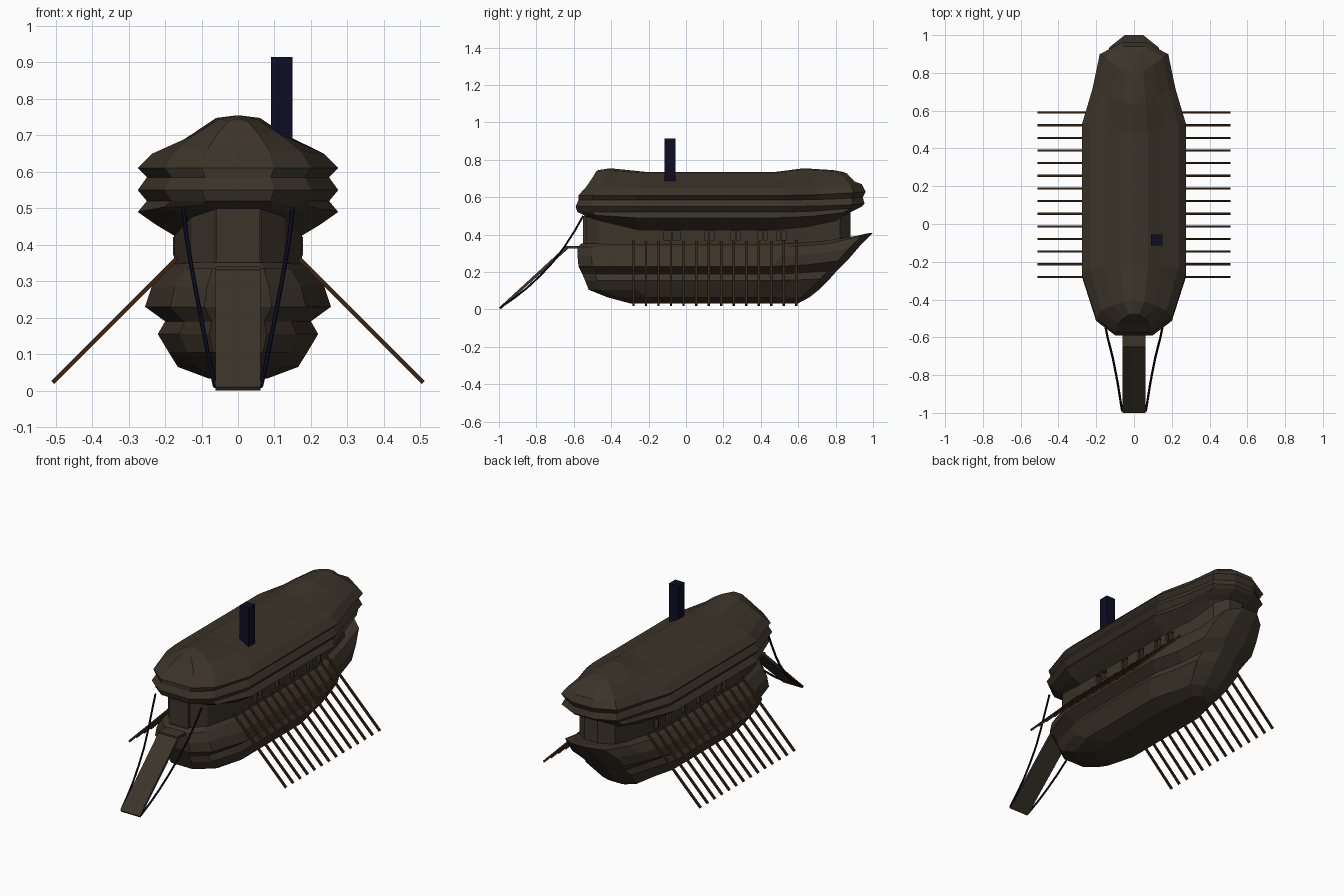
import bpy, bmesh, math
from mathutils import Vector

if "Cube" in bpy.data.objects:
    bpy.data.objects.remove(bpy.data.objects["Cube"])


def material(name, rgb):
    m = bpy.data.materials.new(name)
    m.diffuse_color = (*rgb, 1)
    m.use_nodes = True
    m.node_tree.nodes["Principled BSDF"].inputs["Base Color"].default_value = m.diffuse_color
    return m


WOOD = material("dark timber", (0.045, 0.034, 0.022))
OAR = material("brown oar wood", (0.045, 0.018, 0.006))
NAVY = material("dark navy iron", (0.004, 0.004, 0.018))


def finish(name, bm, mat):
    bmesh.ops.recalc_face_normals(bm, faces=bm.faces)
    me = bpy.data.meshes.new(name)
    bm.to_mesh(me)
    bm.free()
    me.materials.append(mat)
    ob = bpy.data.objects.new(name, me)
    bpy.context.collection.objects.link(ob)
    return ob


# Plan outline: (fraction of length from the bow, fraction of half width)
PLAN = [(0, .36), (.05, .73), (.2, 1), (.72, 1), (.84, .8), (.96, .66), (1, .25)]


def loft(name, rings, mat=WOOD):
    """Rings are (z, half width, front y, back y, 7 height offsets or None)."""
    bm = bmesh.new()
    loops = []
    for z, w, yf, yb, lift in rings:
        lift = lift or [0] * 7
        right = [(f * w, yf + t * (yb - yf), z + d) for (t, f), d in zip(PLAN, lift)]
        pts = right + [(-x, y, h) for x, y, h in reversed(right)]
        loops.append([bm.verts.new(p) for p in pts])
    n = len(loops[0])
    for a, b in zip(loops, loops[1:]):
        for i in range(n):
            j = (i + 1) % n
            bm.faces.new((a[i], a[j], b[j], b[i]))
    # end caps as strips across the ship
    for lp in (loops[0], loops[-1]):
        for i in range(n // 2 - 1):
            bm.faces.new((lp[i], lp[i + 1], lp[n - 2 - i], lp[n - 1 - i]))
    return finish(name, bm, mat)


def box(name, lo, hi, mat):
    bm = bmesh.new()
    bmesh.ops.create_cube(bm, size=1)
    for v in bm.verts:
        v.co = [l + (c + .5) * (h - l) for l, h, c in zip(lo, hi, v.co)]
    return finish(name, bm, mat)


def rod(name, path, radius, sides, mat):
    """Tube swept along a path of points."""
    bm = bmesh.new()
    path = [Vector(p) for p in path]
    loops = []
    for i, p in enumerate(path):
        d = (path[min(i + 1, len(path) - 1)] - path[max(i - 1, 0)]).normalized()
        u = d.cross(Vector((1, 0, 0)) if abs(d.x) < .6 else Vector((0, 1, 0))).normalized()
        v = d.cross(u)
        angs = [math.tau * (k + .5) / sides for k in range(sides)]
        loops.append([bm.verts.new(p + radius * (u * math.cos(a) + v * math.sin(a))) for a in angs])
    for a, b in zip(loops, loops[1:]):
        for k in range(sides):
            j = (k + 1) % sides
            bm.faces.new((a[k], a[j], b[j], b[k]))
    bm.faces.new(loops[0])
    bm.faces.new(loops[-1])
    return finish(name, bm, mat)


# Lower hull with ribbed sides and a rising stern
stern = lambda h: [0, 0, 0, 0, h * .2, h * .75, h]
loft("lower_hull", [
    (.033, .08, -.30, .60, None),
    (.065, .165, -.42, .66, None),
    (.105, .19, -.52, .71, None),
    (.155, .22, -.54, .77, stern(.01)),
    (.19, .20, -.555, .81, stern(.02)),
    (.23, .255, -.575, .87, stern(.04)),
    (.285, .237, -.58, .93, stern(.055)),
    (.335, .195, -.58, 1.0, stern(.075)),
    (.352, .165, -.56, .97, stern(.055)),
])

# Recessed middle deck wall with window openings
wall = loft("middle_deck_wall", [(.32, .175, -.535, .88, None), (.52, .175, -.535, .88, None)])
for k, (y, half) in enumerate([(-.075, .045), (.125, .026), (.265, .026), (.41, .026), (.51, .026)]):
    cutter = box(f"window_cutter_{k}", (-.3, y - half, .372), (.3, y + half, .42), WOOD)
    # leave a central core so that each opening is a shallow recess
    cutter.hide_render = True
    cutter.hide_set(True)
    mod = wall.modifiers.new("window", "BOOLEAN")
    mod.operation = "DIFFERENCE"
    mod.solver = "EXACT"
    mod.object = cutter
    box(f"window_back_{k}", (-.155, y - half - .01, .36), (.155, y + half + .01, .43), WOOD)
    for s in (-1, 1):
        xs = sorted((s * .150, s * .178))
        box(f"window_bar_{k}", (xs[0], y - .004, .37), (xs[1], y + .004, .422), WOOD)

# Upper hull and roof
ends = lambda a, b: [a, a * .7, 0, 0, b * .2, b * .7, b]
loft("upper_hull_and_roof", [
    (.425, .175, -.53, .86, ends(.07, .07)),
    (.455, .225, -.54, .87, ends(.045, .06)),
    (.49, .275, -.555, .90, ends(.02, .04)),
    (.52, .25, -.58, .94, ends(0, .03)),
    (.55, .275, -.59, .955, ends(0, .015)),
    (.585, .25, -.575, .945, ends(0, .015)),
    (.61, .275, -.575, .96, ends(0, .02)),
    (.65, .235, -.53, .94, ends(.01, .02)),
    (.685, .155, -.50, .90, [.02, .02, 0, 0, .02, .02, 0]),
    (.728, .075, -.48, .86, [.01, .015, 0, 0, .02, .01, 0]),
    (.735, .004, -.47, .84, [.01, .02, 0, 0, .02, .01, 0]),
])

# Chimney
box("chimney", (.09, -.115, .66), (.15, -.055, .915), NAVY)

# Door frame and sill at the bow
box("bow_door", (-.06, -.55, .34), (.06, -.50, .50), WOOD)
box("ramp_sill", (-.062, -.65, .325), (.062, -.54, .34), WOOD)

# Ramp: side profile extruded across
bm = bmesh.new()
prof = [(-.64, .34), (-1.0, .010), (-.992, 0), (-.63, .325)]
face = bm.faces.new([bm.verts.new((-.062, y, z)) for y, z in prof])
ext = bmesh.ops.extrude_face_region(bm, geom=[face])
for v in ext["geom"]:
    if isinstance(v, bmesh.types.BMVert):
        v.co.x = .062
finish("ramp", bm, WOOD)

# Ramp ropes and oars on both sides
rope = [(.15, -.55, .50), (.141, -.595, .42), (.127, -.65, .335), (.112, -.71, .255), (.098, -.78, .18),
        (.085, -.85, .115), (.074, -.92, .06), (.063, -.99, .012)]
for s, side in ((-1, "left"), (1, "right")):
    rod(f"ramp_rope_{side}", [(s * x, y, z) for x, y, z in rope], .006, 6, NAVY)
    for i in range(14):
        y = -.28 + i * .0669
        rod(f"oar_{side}_{i}", [(s * .165, y, .365), (s * .508, y, .022)], .008, 4, OAR)
